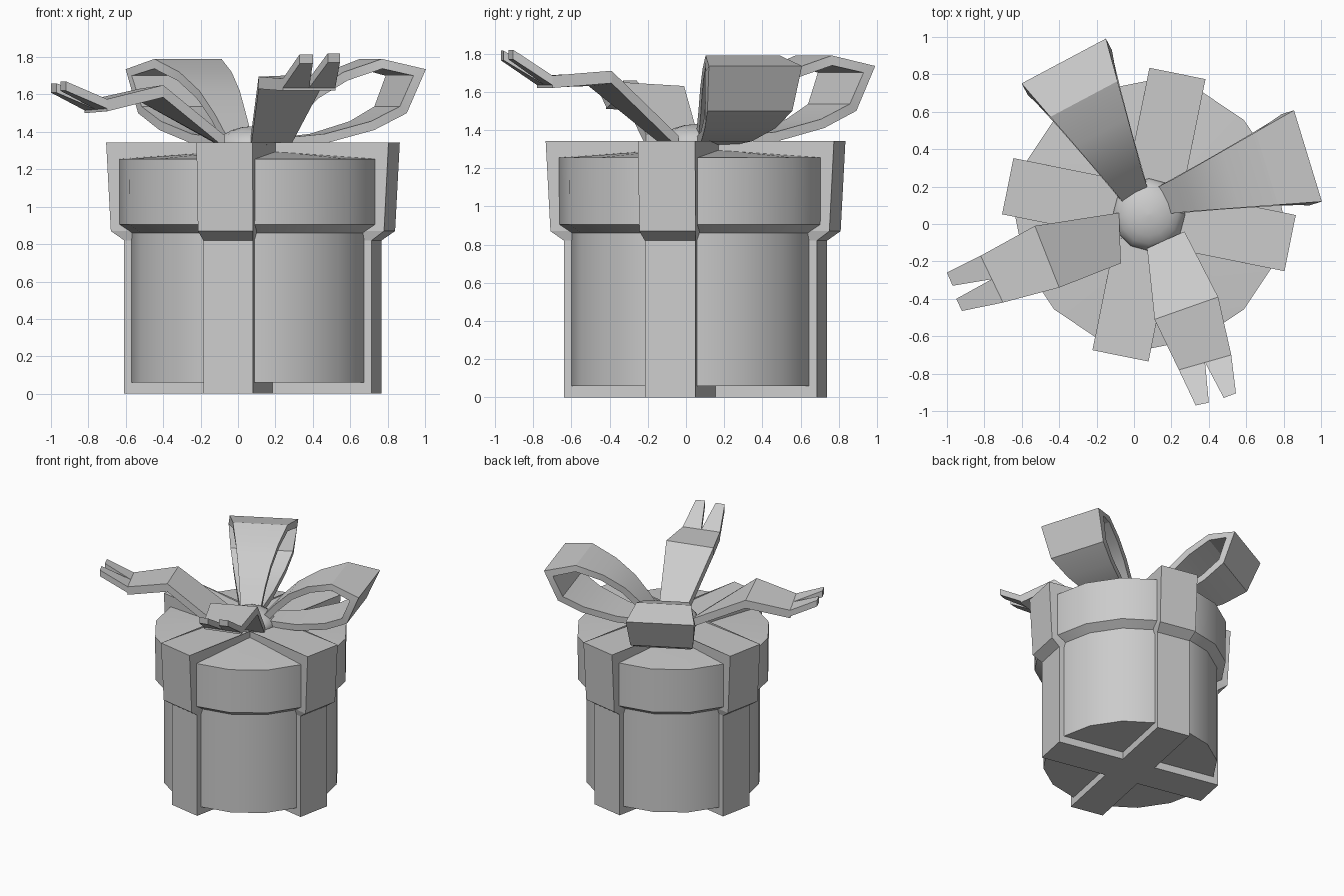
import bpy, bmesh
from math import sin, cos, pi, radians
from mathutils import Vector

if "Cube" in bpy.data.objects:
    bpy.data.objects.remove(bpy.data.objects["Cube"])

CX, CY = 0.08, 0.05      # axis of the box
TWIST = radians(-11.4)   # rotation of the ribbon cross


def loft(name, rings, smooth=False):
    """Join rings of equal point count into a capped solid."""
    bm = bmesh.new()
    rows = [[bm.verts.new(p) for p in ring] for ring in rings]
    n = len(rows[0])
    for a, b in zip(rows, rows[1:]):
        for i in range(n):
            j = (i + 1) % n
            bm.faces.new((a[i], a[j], b[j], b[i]))
    bm.faces.new(rows[0][::-1])
    bm.faces.new(rows[-1])
    bmesh.ops.recalc_face_normals(bm, faces=bm.faces)
    me = bpy.data.meshes.new(name)
    bm.to_mesh(me)
    bm.free()
    ob = bpy.data.objects.new(name, me)
    bpy.context.collection.objects.link(ob)
    if smooth:
        bpy.ops.object.select_all(action='DESELECT')
        ob.select_set(True)
        bpy.context.view_layer.objects.active = ob
        bpy.ops.object.shade_smooth_by_angle(angle=radians(32))
    return ob


def lathe(name, profile, sides, turn=0.0):
    loft(name, [[(CX + r * cos(turn + 2 * pi * i / sides),
                  CY + r * sin(turn + 2 * pi * i / sides), z)
                 for i in range(sides)] for r, z in profile], True)


# Round box and its lid
lathe("box_body", [(0.65, 0.06), (0.65, 0.88)], 16)
lathe("box_lid", [(0.65, 0.86), (0.715, 0.905), (0.717, 1.255), (0.05, 1.305)], 16)


# Ribbon bands wrapped round the box: half length, half width, height
def band(name, angle):
    u = Vector((cos(angle), sin(angle), 0))
    v = Vector((-sin(angle), cos(angle), 0))
    rings = []
    for r, w, z in [(0.675, 0.135, 0), (0.675, 0.135, 0.82), (0.745, 0.15, 0.87),
                    (0.77, 0.153, 1.343), (0.02, 0.153, 1.32)]:
        c = Vector((CX, CY, z))
        rings.append([c + u * r * a + v * w * b
                      for a, b in ((1, 1), (-1, 1), (-1, -1), (1, -1))])
    loft(name, rings)


band("band_across", TWIST)
band("band_front_back", TWIST + pi / 2)

# Knot
lathe("bow_knot", [(0.195 * cos(t), 1.32 + 0.11 * sin(t))
                   for t in (radians(d) for d in (-20, 0, 18, 36, 54, 72, 88))], 12)

# Bow loops: side profile (distance, height), widening outward
LOOP = [(-0.02, 1.37), (0.09, 1.50), (0.21, 1.62), (0.37, 1.72), (0.57, 1.79),
        (0.80, 1.735), (0.70, 1.50), (0.53, 1.41), (0.28, 1.34), (-0.02, 1.31)]


def bow_loop(name, origin, angle, thick=0.05):
    u = Vector((cos(angle), sin(angle), 0))
    v = Vector((-sin(angle), cos(angle), 0))
    o = Vector((origin[0], origin[1], 0))
    pts = [Vector(p) for p in LOOP]
    rings = []
    for i, p in enumerate(pts):
        d1 = (p - pts[i - 1]).normalized() if i else None
        d2 = (pts[i + 1] - p).normalized() if i < len(pts) - 1 else d1
        d1 = d1 or d2
        n1, n2 = Vector((d1.y, -d1.x)), Vector((d2.y, -d2.x))
        m = (n1 + n2).normalized()
        q = p + m * thick / max(m.dot(n1), 0.5)
        w = 0.075 + 0.18 * max(p.x, 0) / 0.8
        rings.append([o + u * a.x + v * w * s + Vector((0, 0, a.y))
                      for a, s in ((p, -1), (p, 1), (q, 1), (q, -1))])
    loft(name, rings, True)


bow_loop("bow_loop_right", (0.165, 0.13), radians(17))
bow_loop("bow_loop_back", (0.0, 0.165), radians(118))


# Bow tails: pairs of top edge points, ending in two prongs
def strip(name, pairs, thick=0.065):
    down = Vector((0, 0, -thick))
    loft(name, [[Vector(a), Vector(b), Vector(b) + down, Vector(a) + down]
                for a, b in pairs])


def tail(name, pairs, prongs):
    strip(name, pairs)
    a, b = map(Vector, pairs[-1])
    mid = (a + b) / 2
    strip(name + "_prong_a", [(a, mid), prongs[0]], 0.05)
    strip(name + "_prong_b", [(mid, b), prongs[1]], 0.05)


tail("tail_left",
     [((-0.08, 0.06, 1.38), (-0.07, -0.21, 1.38)),
      ((-0.53, -0.01, 1.63), (-0.40, -0.34, 1.65)),
      ((-0.82, -0.17, 1.565), (-0.70, -0.42, 1.575))],
     [((-1.0, -0.26, 1.66), (-0.97, -0.33, 1.66)),
      ((-0.95, -0.40, 1.67), (-0.92, -0.465, 1.67))])
tail("tail_front",
     [((0.07, -0.13, 1.39), (0.27, -0.04, 1.37)),
      ((0.11, -0.51, 1.695), (0.45, -0.39, 1.71)),
      ((0.24, -0.78, 1.685), (0.52, -0.70, 1.685))],
     [((0.33, -0.97, 1.815), (0.40, -0.955, 1.815)),
      ((0.48, -0.93, 1.82), (0.545, -0.905, 1.82))])
